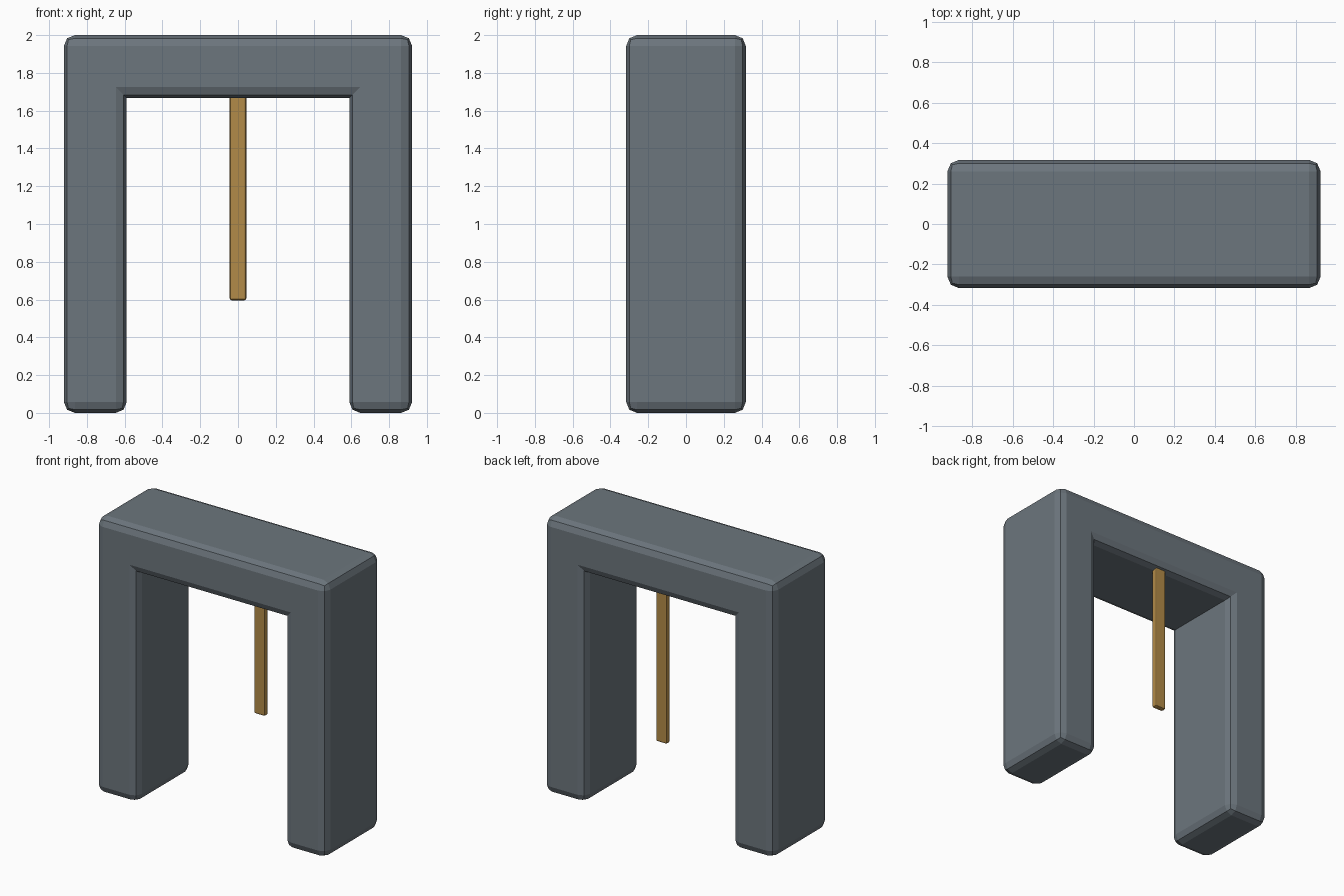
import bpy, bmesh

if "Cube" in bpy.data.objects:
    bpy.data.objects.remove(bpy.data.objects["Cube"])


def extruded(name, profile, y0, y1, bevel, segments, color):
    """Extrude an xz profile from y0 to y1, bevel convex edges, colour it."""
    bm = bmesh.new()
    face = bm.faces.new([bm.verts.new((x, y0, z)) for x, z in profile])
    ext = bmesh.ops.extrude_face_region(bm, geom=[face], use_keep_orig=True)
    verts = [g for g in ext["geom"] if isinstance(g, bmesh.types.BMVert)]
    bmesh.ops.translate(bm, verts=verts, vec=(0, y1 - y0, 0))
    bmesh.ops.recalc_face_normals(bm, faces=bm.faces[:])
    bm.normal_update()
    edges = [e for e in bm.edges if e.is_convex]
    bmesh.ops.bevel(bm, geom=edges, offset=bevel, offset_type='OFFSET',
                    segments=segments, profile=0.5, affect='EDGES')
    mesh = bpy.data.meshes.new(name)
    bm.to_mesh(mesh)
    bm.free()
    mat = bpy.data.materials.new(name + "_colour")
    mat.diffuse_color = (*color, 1.0)
    mat.use_nodes = True
    mat.node_tree.nodes["Principled BSDF"].inputs["Base Color"].default_value = mat.diffuse_color
    mesh.materials.append(mat)
    obj = bpy.data.objects.new(name, mesh)
    bpy.context.collection.objects.link(obj)
    return obj


# Slate doorway: two legs and a lintel as one rounded block
half = [(0.922, 2.0), (0.922, 0.0), (0.589, 0.0), (0.589, 1.667)]
mirrored = [(-x, z) for x, z in reversed(half)]
extruded("door_frame", half + mirrored, -0.317, 0.317, 0.058, 2,
         (0.15, 0.18, 0.205))

# Thin hanging bar near the back, its top tucked into the lintel
extruded("hanging_bar",
         [(-0.044, 0.596), (0.044, 0.596), (0.044, 1.69), (-0.044, 1.69)],
         0.243, 0.285, 0.011, 2, (0.45, 0.26, 0.065))
